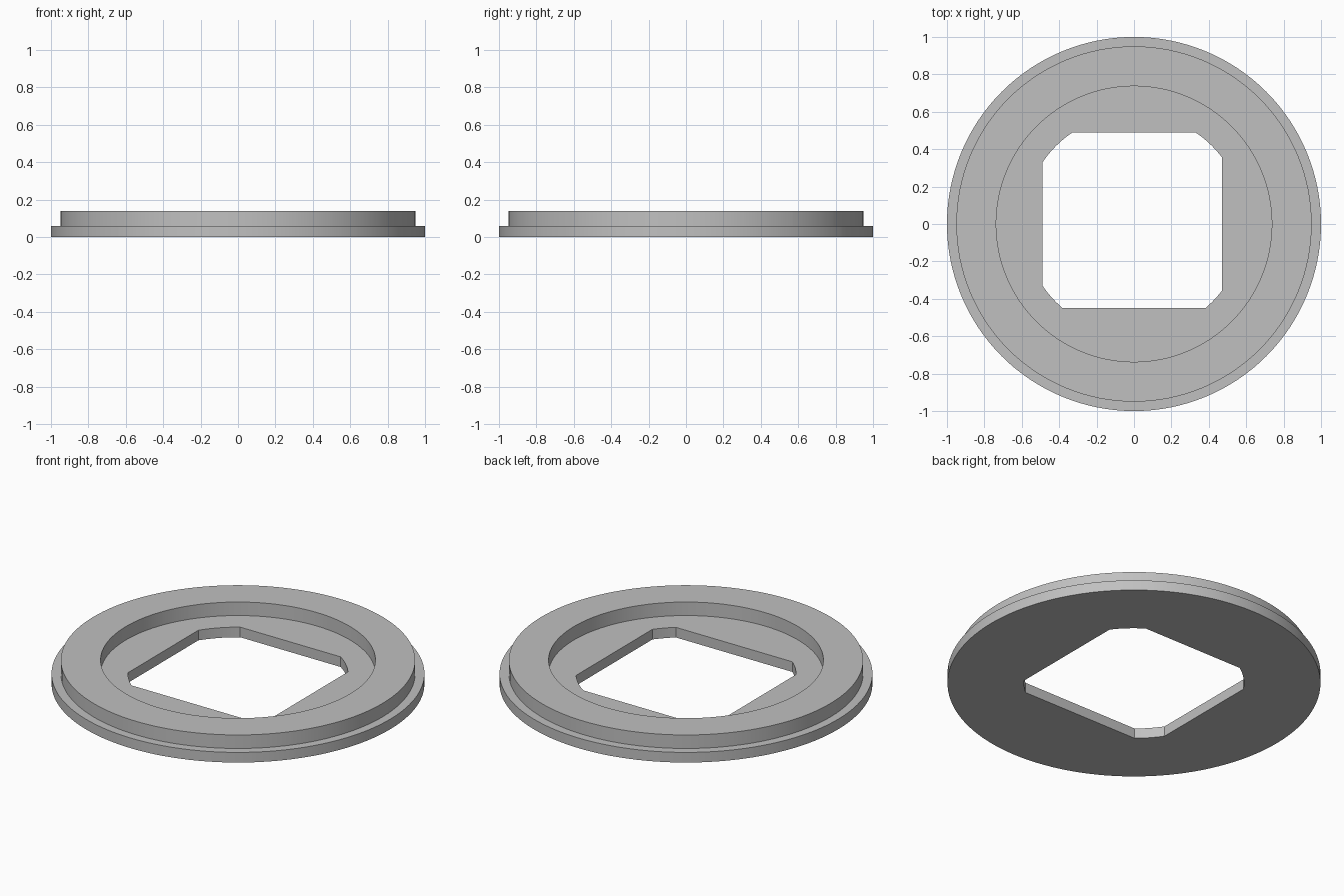
import bpy, bmesh
from math import sin, cos, pi, atan2, sqrt, radians

if "Cube" in bpy.data.objects:
    bpy.data.objects.remove(bpy.data.objects["Cube"], do_unlink=True)

SEGMENTS = 128
BASE_R, RIM_R, RECESS_R, HOLE_R = 1.0, 0.95, 0.737, 0.59
BASE_Z, RIM_Z = 0.06, 0.14
LEFT, RIGHT, FRONT, BACK = 0.47, -0.49, -0.45, 0.49


def hole_radius(a):
    """Distance to the edge of a square hole whose corners are cut by a circle."""
    c, s = cos(a), sin(a)
    limits = [HOLE_R]
    if abs(c) > 1e-6:
        limits.append((LEFT if c > 0 else RIGHT) / c)
    if abs(s) > 1e-6:
        limits.append((BACK if s > 0 else FRONT) / s)
    return min(limits)


# Angles around the ring, including the exact corners of the hole
angles = [2 * pi * i / SEGMENTS for i in range(SEGMENTS)]
for sign in (-1, 1):
    for x in (LEFT, RIGHT):
        angles.append(atan2(sign * sqrt(HOLE_R**2 - x * x), x) % (2 * pi))
    for y in (FRONT, BACK):
        angles.append(atan2(y, sign * sqrt(HOLE_R**2 - y * y)) % (2 * pi))
angles.sort()

# Closed cross-section: None stands for the hole edge
profile = [(None, 0), (BASE_R, 0), (BASE_R, BASE_Z), (RIM_R, BASE_Z),
           (RIM_R, RIM_Z), (RECESS_R, RIM_Z), (RECESS_R, BASE_Z), (None, BASE_Z)]

bm = bmesh.new()
loops = []
for r, z in profile:
    radii = [r if r else hole_radius(a) for a in angles]
    loops.append([bm.verts.new((d * cos(a), d * sin(a), z))
                  for d, a in zip(radii, angles)])
for k, low in enumerate(loops):
    high = loops[(k + 1) % len(loops)]
    for i in range(len(angles)):
        j = (i + 1) % len(angles)
        bm.faces.new((low[i], low[j], high[j], high[i]))
bmesh.ops.recalc_face_normals(bm, faces=bm.faces)
mesh = bpy.data.meshes.new("stepped_ring")
bm.to_mesh(mesh)
bm.free()

# Plain grey material
grey = bpy.data.materials.new("plain grey")
grey.use_nodes = True
colour = (0.53, 0.53, 0.53, 1)
grey.diffuse_color = colour
grey.node_tree.nodes["Principled BSDF"].inputs["Base Color"].default_value = colour
mesh.materials.append(grey)

ring = bpy.data.objects.new("stepped_ring", mesh)
bpy.context.collection.objects.link(ring)
bpy.ops.object.select_all(action="DESELECT")
ring.select_set(True)
bpy.context.view_layer.objects.active = ring
bpy.ops.object.shade_smooth_by_angle(angle=radians(25))
